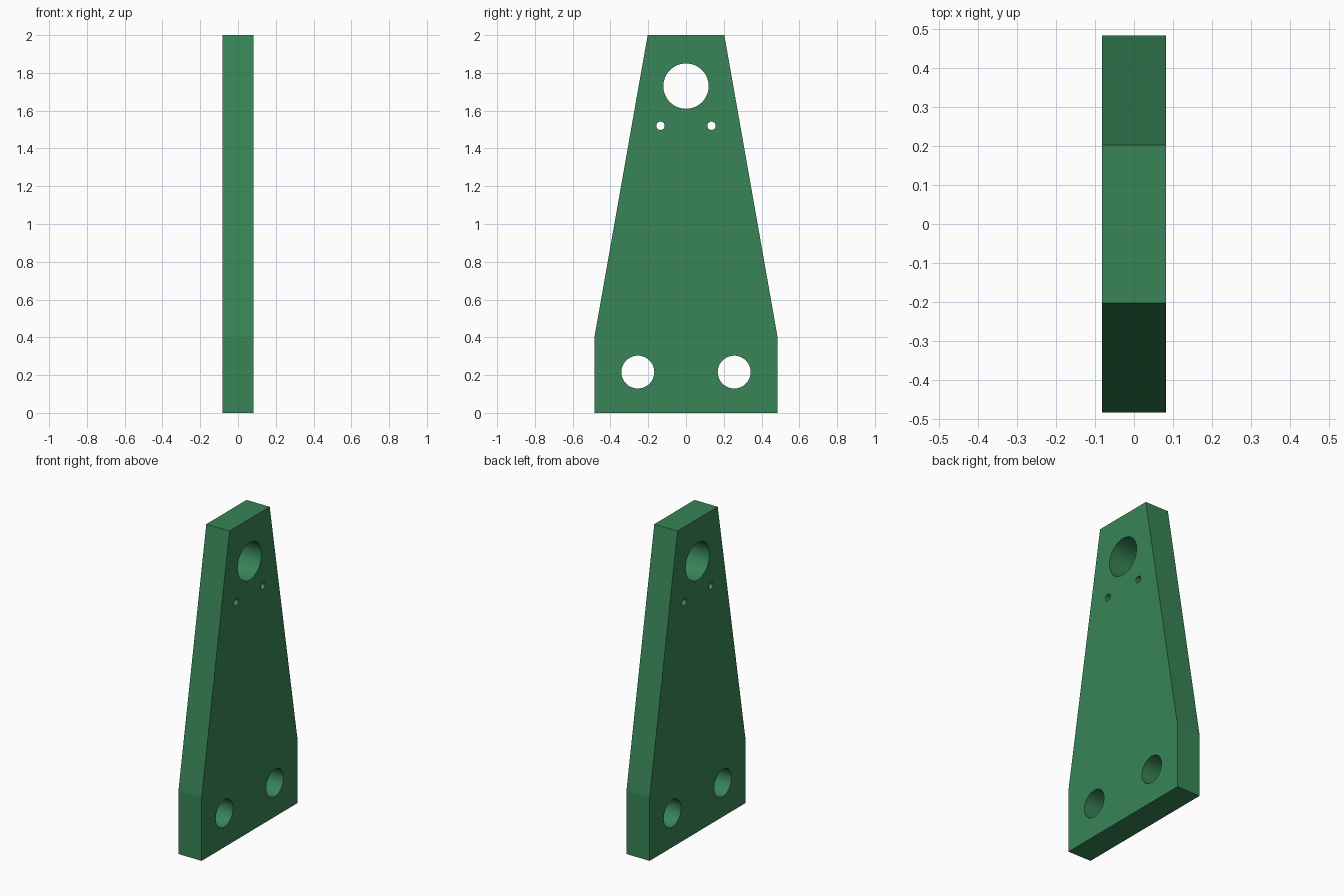
import bpy
import bmesh
from math import pi, radians

cube = bpy.data.objects.get("Cube")
if cube:
    bpy.data.objects.remove(cube, do_unlink=True)

HALF_THICK = 0.082

green = bpy.data.materials.new("green")
green.use_nodes = True
colour = (0.04, 0.235, 0.095, 1)
green.diffuse_color = colour
green.node_tree.nodes["Principled BSDF"].inputs["Base Color"].default_value = colour

# Tapered plate: half profile mirrored, then extruded through its thickness
half = [(0.484, 0), (0.484, 0.405), (0.203, 2)]
outline = half + [(-y, z) for y, z in reversed(half)]
bm = bmesh.new()
face = bm.faces.new([bm.verts.new((-HALF_THICK, y, z)) for y, z in outline])
extruded = bmesh.ops.extrude_face_region(bm, geom=[face])["geom"]
moved = [v for v in extruded if isinstance(v, bmesh.types.BMVert)]
bmesh.ops.translate(bm, verts=moved, vec=(2 * HALF_THICK, 0, 0))
bmesh.ops.recalc_face_normals(bm, faces=bm.faces)
mesh = bpy.data.meshes.new("tapered_plate")
bm.to_mesh(mesh)
bm.free()
mesh.materials.append(green)
plate = bpy.data.objects.new("tapered_plate", mesh)
bpy.context.collection.objects.link(plate)


def drill(y, z, radius):
    """Cut a round hole through the plate along x."""
    bpy.ops.mesh.primitive_cylinder_add(vertices=64, radius=radius, depth=0.4,
                                        location=(0, y, z), rotation=(0, pi / 2, 0))
    cutter = bpy.context.object
    cutter.name = "hole_cutter"
    cutter.hide_render = True
    cutter.data.materials.append(green)
    mod = plate.modifiers.new("hole", "BOOLEAN")
    mod.operation = "DIFFERENCE"
    mod.solver = "EXACT"
    mod.object = cutter
    bpy.context.view_layer.objects.active = plate
    bpy.ops.object.modifier_apply(modifier=mod.name)
    bpy.data.objects.remove(cutter, do_unlink=True)


# Large top hole, then mirrored pin holes and base holes
drill(0, 1.73, 0.12)
for side in (-1, 1):
    drill(side * 0.135, 1.52, 0.022)
    drill(side * 0.255, 0.216, 0.087)

# Smooth hole walls, crisp plate edges
bpy.ops.object.select_all(action="DESELECT")
plate.select_set(True)
bpy.context.view_layer.objects.active = plate
bpy.ops.object.shade_smooth_by_angle(angle=radians(8))
